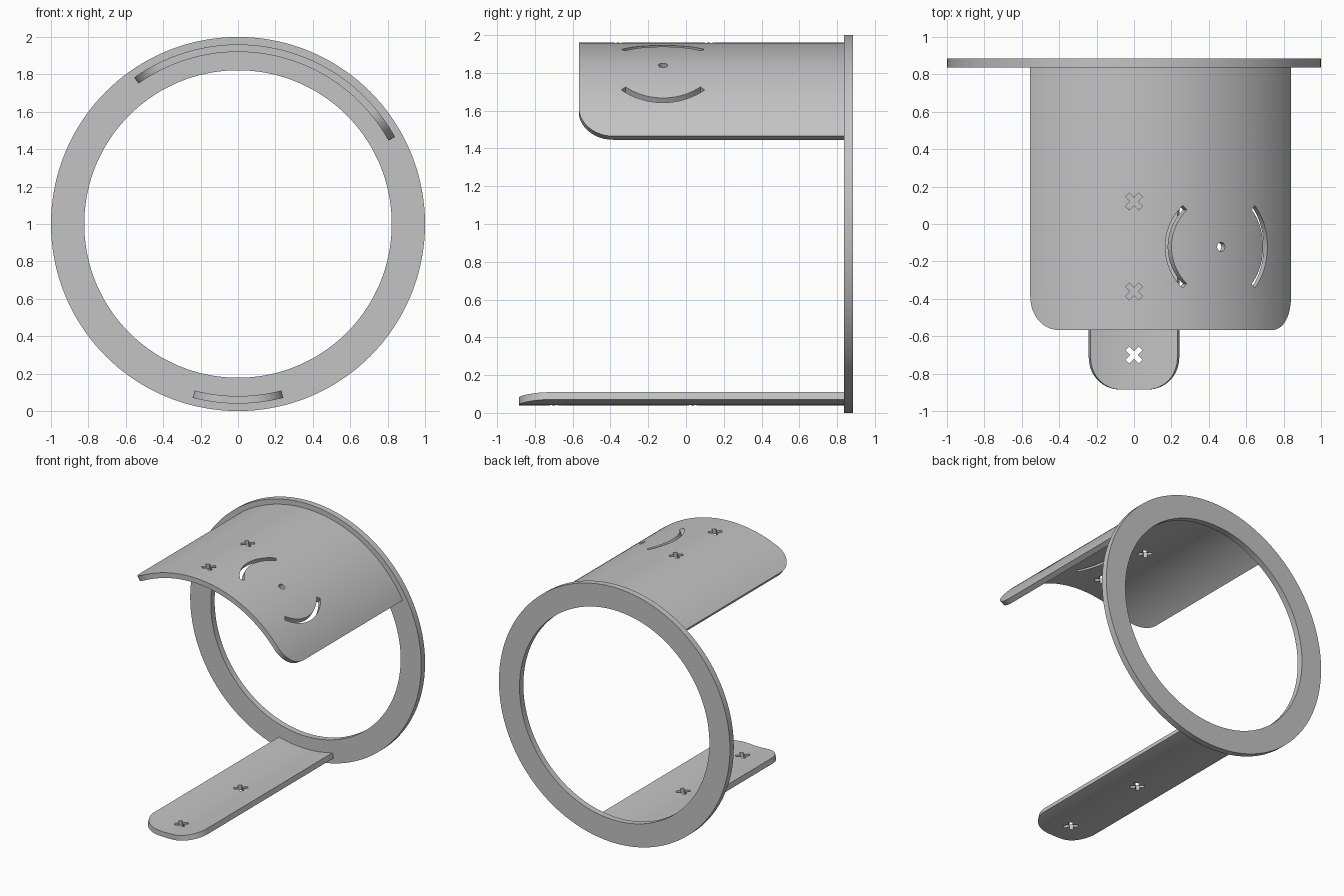
import bpy
import bmesh
from math import sin, cos, pi, radians, sqrt
from mathutils import Vector

if "Cube" in bpy.data.objects:
    bpy.data.objects.remove(bpy.data.objects["Cube"], do_unlink=True)

CENTRE = Vector((0, 0, 1))
BACK, FRONT = 0.885, 0.837      # flange faces
OUTER, INNER = 0.96, 0.92       # radii of the curved plates

grey = bpy.data.materials.new("plain grey")
grey.use_nodes = True
grey.diffuse_color = (0.55, 0.55, 0.55, 1)
grey.node_tree.nodes["Principled BSDF"].inputs["Base Color"].default_value = (0.55, 0.55, 0.55, 1)


def radial(angle):
    return Vector((cos(angle), 0, sin(angle)))


def make_object(name, bm):
    bmesh.ops.recalc_face_normals(bm, faces=bm.faces)
    mesh = bpy.data.meshes.new(name)
    bm.to_mesh(mesh)
    bm.free()
    mesh.materials.append(grey)
    obj = bpy.data.objects.new(name, mesh)
    bpy.context.collection.objects.link(obj)
    return obj


def arc_band(name, r_in, r_out, columns, y_back, closed=False):
    """Curved band swept about the y axis; columns hold (angle, front y)."""
    bm = bmesh.new()
    loops = []
    for angle, y in columns:
        d = radial(angle)
        loops.append([bm.verts.new(CENTRE + d * r + Vector((0, yy, 0)))
                      for r, yy in ((r_in, y), (r_out, y), (r_out, y_back), (r_in, y_back))])
    pairs = list(zip(loops, loops[1:]))
    if closed:
        pairs.append((loops[-1], loops[0]))
    else:
        bm.faces.new(loops[0])
        bm.faces.new(loops[-1])
    for a, b in pairs:
        for i in range(4):
            j = (i + 1) % 4
            bm.faces.new((a[i], a[j], b[j], b[i]))
    return make_object(name, bm)


def rounded_columns(start, end, y_front, corner, steps=64, corner_steps=14):
    """Columns of a plate whose two front corners are rounded."""
    c = corner / OUTER
    turns = [pi / 2 * i / corner_steps for i in range(corner_steps)]
    left = [(start + c * (1 - cos(t)), y_front + corner * (1 - sin(t))) for t in turns]
    right = [(start + end - a, y) for a, y in reversed(left)]
    span = end - start - 2 * c
    middle = [(start + c + span * i / steps, y_front) for i in range(steps + 1)]
    return left + middle + right


# Outlines of the cut-outs, in (tangent, y) coordinates
def cross_outline(length=0.05, half=0.014):
    pts = []
    for k in range(4):
        a = pi / 4 + k * pi / 2
        along, side = Vector((cos(a), sin(a))), Vector((-sin(a), cos(a)))
        pts += [along * length - side * half, along * length + side * half,
                along * half + side * half]
    return pts


def slot_outline(middle, r_in=0.28, r_out=0.312, n=20):
    angles = [middle + radians(-45 + 90 * i / n) for i in range(n + 1)]
    return ([Vector((cos(a), sin(a))) * r_out for a in angles]
            + [Vector((cos(a), sin(a))) * r_in for a in reversed(angles)])


def dot_outline(r=0.024, n=24):
    return [Vector((cos(2 * pi * i / n), sin(2 * pi * i / n))) * r for i in range(n)]


def cut(obj, holes):
    """Cut outlines radially through a plate; holes hold (outline, angle, y)."""
    bm = bmesh.new()
    for outline, angle, y in holes:
        d = radial(angle)
        tangent = Vector((sin(angle), 0, -cos(angle)))
        rings = [[bm.verts.new(CENTRE + d * r + tangent * p.x + Vector((0, y + p.y, 0)))
                  for p in outline] for r in (0.8, 1.05)]
        bm.faces.new(rings[0])
        bm.faces.new(rings[1])
        n = len(outline)
        for i in range(n):
            j = (i + 1) % n
            bm.faces.new((rings[0][i], rings[0][j], rings[1][j], rings[1][i]))
    cutter = make_object(obj.name + "_cutter", bm)
    cutter.hide_render = True
    mod = obj.modifiers.new("holes", 'BOOLEAN')
    mod.operation = 'DIFFERENCE'
    mod.solver = 'EXACT'
    mod.object = cutter
    bpy.context.view_layer.objects.active = obj
    bpy.ops.object.modifier_apply(modifier=mod.name)
    bpy.data.objects.remove(cutter, do_unlink=True)


# Flange ring at the back
ring = arc_band("flange_ring", 0.822, 1.0,
                [(2 * pi * i / 144, FRONT) for i in range(144)], BACK, closed=True)

# Wide curved plate on top, with crosses and a dot between two curved slots
hood = arc_band("upper_plate", INNER, OUTER,
                rounded_columns(radians(29), radians(125.3), -0.567, 0.18), FRONT + 0.005)
face_angle = radians(61)
cut(hood, [(cross_outline(), pi / 2, 0.12), (cross_outline(), pi / 2, -0.36),
           (dot_outline(), face_angle, -0.122),
           (slot_outline(0), face_angle, -0.122),
           (slot_outline(pi), face_angle, -0.122)])

# Narrow tongue at the bottom with two crosses
tongue = arc_band("lower_tongue", INNER, OUTER,
                  rounded_columns(radians(-104.6), radians(-75.4), -0.885, 0.17, steps=16),
                  FRONT + 0.005)
cut(tongue, [(cross_outline(), -pi / 2, -0.70), (cross_outline(), -pi / 2, 0.035)])

# Smooth the curved walls and keep the edges crisp
bpy.ops.object.select_all(action='DESELECT')
for part in (ring, hood, tongue):
    part.select_set(True)
bpy.context.view_layer.objects.active = ring
bpy.ops.object.shade_smooth_by_angle(angle=radians(30))
